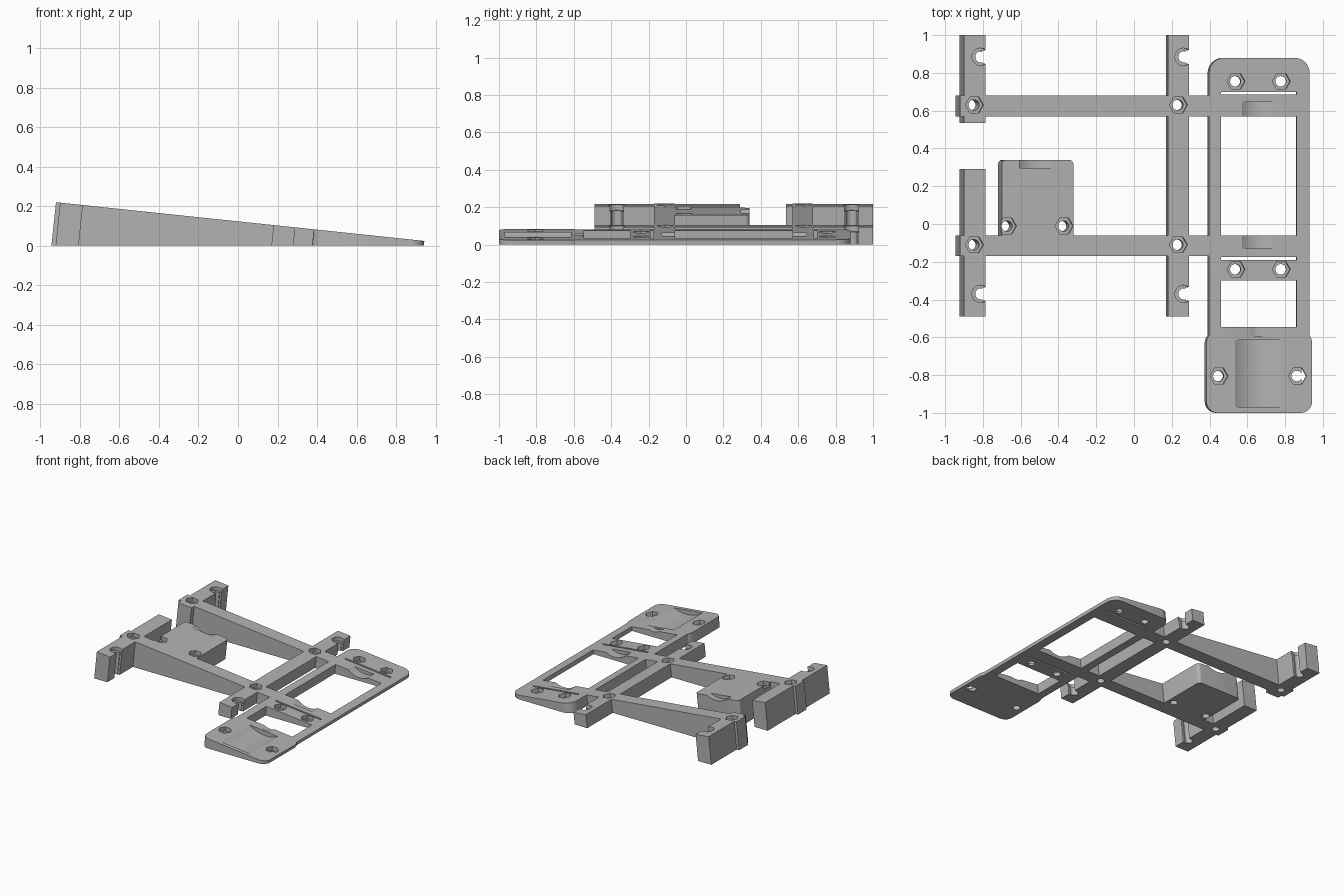
import bpy, bmesh, math
from mathutils import Vector

cube = bpy.data.objects.get("Cube")
if cube:
    bpy.data.objects.remove(cube, do_unlink=True)

SLOPE = 0.105
NORMAL = Vector((SLOPE, 0, 1)).normalized()

grey = bpy.data.materials.new("plain_grey")
grey.use_nodes = True
colour = (0.45, 0.45, 0.45, 1)
grey.diffuse_color = colour
grey.node_tree.nodes["Principled BSDF"].inputs["Base Color"].default_value = colour


def place(x, y, depth):
    """Point at a depth below the sloping top; None drops it to the ground."""
    top = Vector((x, y, 0.1234 - SLOPE * x))
    if depth is None:
        depth = top.z / NORMAL.z
    return top - NORMAL * depth


def loft(name, ring_a, ring_b):
    bm = bmesh.new()
    a = [bm.verts.new(p) for p in ring_a]
    b = [bm.verts.new(p) for p in ring_b]
    bm.faces.new(a)
    bm.faces.new(b[::-1])
    for i in range(len(a)):
        j = (i + 1) % len(a)
        bm.faces.new((a[j], a[i], b[i], b[j]))
    bmesh.ops.recalc_face_normals(bm, faces=bm.faces)
    mesh = bpy.data.meshes.new(name)
    bm.to_mesh(mesh)
    bm.free()
    mesh.materials.append(grey)
    obj = bpy.data.objects.new(name, mesh)
    bpy.context.collection.objects.link(obj)
    return obj


def prism(name, outline, start=0, end=None):
    return loft(name, [place(x, y, start) for x, y in outline],
                [place(x, y, end) for x, y in outline])


def rect(x0, x1, y0, y1):
    return [(x0, y0), (x1, y0), (x1, y1), (x0, y1)]


def disc(x, y, radius, sides=32):
    return [(x + radius * math.cos(math.tau * i / sides),
             y + radius * math.sin(math.tau * i / sides)) for i in range(sides)]


def corner(x, y, radius, quarter, steps=6):
    """Rounded corner about a centre, starting at a quarter turn."""
    return [(x + radius * math.cos((quarter + i / steps) * math.pi / 2),
             y + radius * math.sin((quarter + i / steps) * math.pi / 2))
            for i in range(steps + 1)]


# Cutters
def through(outline):
    return [prism("cutter", outline, -0.05, 0.35)]


def nut_hole(x, y):
    return [prism("cutter", disc(x, y, 0.048, 6), -0.05, 0.03)] + through(disc(x, y, 0.028))


def clip_hole(x, y):
    return ([prism("cutter", disc(x, y, 0.046), -0.05, 0.03)]
            + through(disc(x + 0.005, y, 0.03))
            + through(rect(x + 0.012, x + 0.1, y - 0.034, y + 0.034)))


def scoop(x, width, y0, y1, depth):
    radius = (width ** 2 / 4 + depth ** 2) / (2 * depth)
    half = math.asin(width / 2 / radius)
    arc = []
    for i in range(17):
        a = half * (i / 8 - 1)
        arc.append((x + radius * math.sin(a), depth - radius * (1 - math.cos(a))))
    profile = [(x - width / 2, -0.05)] + arc + [(x + width / 2, -0.05)]
    return [loft("cutter", [place(px, y0, d) for px, d in profile],
                 [place(px, y1, d) for px, d in profile])]


def carve(obj, cutters):
    for c in cutters:
        c.hide_render = True
        mod = obj.modifiers.new("cut", 'BOOLEAN')
        mod.operation = 'DIFFERENCE'
        mod.solver = 'EXACT'
        mod.object = c
    dg = bpy.context.evaluated_depsgraph_get()
    mesh = bpy.data.meshes.new_from_object(obj.evaluated_get(dg))
    obj.modifiers.clear()
    obj.data = mesh
    for c in cutters:
        bpy.data.objects.remove(c, do_unlink=True)


parts = []

# Cross bars with nut holes and open clip holes
bars = [("rear_outer_bar", -0.9, -0.785, 0.535, 1.0, [0.63], [0.885]),
        ("front_outer_bar", -0.9, -0.785, -0.49, 0.29, [-0.11], [-0.37]),
        ("inner_bar", 0.18, 0.29, -0.49, 1.0, [0.63, -0.11], [0.885, -0.37])]
for name, x0, x1, y0, y1, nuts, clips in bars:
    bar = prism(name, rect(x0, x1, y0, y1))
    cuts = []
    for y in nuts:
        cuts += nut_hole(x0 + 0.055, y)
    for y in clips:
        cuts += clip_hole(x1 - 0.027, y)
    carve(bar, cuts)
    parts.append(bar)

# Long tapering beams, split where they meet the bars
for side, y0 in (("front", -0.17), ("rear", 0.57)):
    for label, x0, x1 in (("end", -0.921, -0.9), ("span", -0.785, 0.18), ("link", 0.29, 0.398)):
        parts.append(prism(f"{side}_beam_{label}", rect(x0, x1, y0, y0 + 0.11)))

# Small platform
outline = ([(-0.7, -0.06), (-0.32, -0.06)] + corner(-0.345, 0.315, 0.025, 0)
           + corner(-0.675, 0.315, 0.025, 1))
platform = prism("platform", outline)
carve(platform, nut_hole(-0.67, -0.011) + nut_hole(-0.37, -0.011)
      + scoop(-0.515, 0.18, 0.295, 0.4, 0.028))
parts.append(platform)

# Long frame plate with a wider foot
outline = (corner(0.443, -0.94, 0.06, 2) + corner(0.883, -0.94, 0.06, 3)
           + [(0.943, -0.625), (0.938, -0.605), (0.93, -0.59)]
           + corner(0.85, 0.8, 0.08, 0) + corner(0.478, 0.8, 0.08, 1)
           + [(0.398, -0.59), (0.388, -0.605), (0.383, -0.625)])
plate = prism("frame_plate", outline)
cuts = []
for y0, y1 in ((-0.06, 0.57), (-0.545, -0.3), (0.685, 0.7), (-0.19, -0.175)):
    cuts += through(rect(0.46, 0.86, y0, y1))
for x, y in ((0.54, 0.755), (0.78, 0.755), (0.54, -0.24), (0.78, -0.24),
             (0.45, -0.805), (0.865, -0.805)):
    cuts += nut_hole(x, y)
cuts += scoop(0.66, 0.25, -0.97, -0.615, 0.036)
cuts += scoop(0.66, 0.175, 0.5, 0.645, 0.028)
cuts += scoop(0.66, 0.175, -0.13, 0.0, 0.028)
cuts += scoop(0.66, 0.09, -0.595, -0.5, 0.01)
carve(plate, cuts)
parts.append(plate)

# Smooth the rounded walls, keep edges sharp
bpy.ops.object.select_all(action='DESELECT')
for obj in parts:
    obj.select_set(True)
bpy.context.view_layer.objects.active = plate
bpy.ops.object.shade_smooth_by_angle(angle=math.radians(25))
